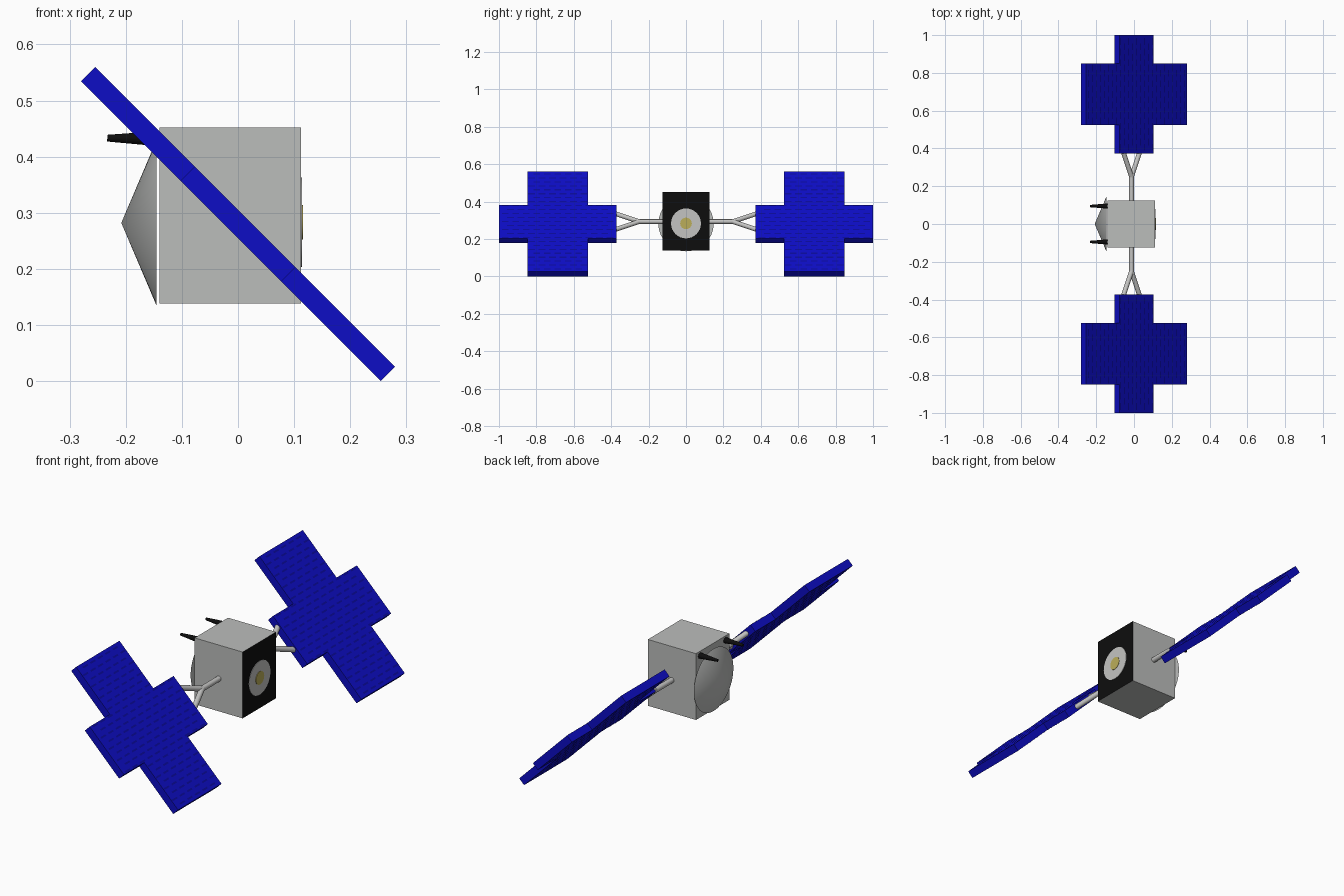
import bpy, bmesh, math
from mathutils import Vector, Matrix

if "Cube" in bpy.data.objects:
    bpy.data.objects.remove(bpy.data.objects["Cube"])


def material(name, r, g, b):
    m = bpy.data.materials.new(name)
    m.diffuse_color = (r, g, b, 1)
    m.use_nodes = True
    m.node_tree.nodes["Principled BSDF"].inputs["Base Color"].default_value = m.diffuse_color
    return m


GREY = material("body grey", 0.50, 0.51, 0.50)
SILVER = material("silver", 0.55, 0.55, 0.54)
BLACK = material("black", 0.004, 0.004, 0.004)
BLUE = material("panel blue", 0.004, 0.004, 0.56)
NAVY = material("cell navy", 0.003, 0.003, 0.32)
GOLD = material("gold", 0.50, 0.42, 0.10)

# Panel frame: U runs up the 45 degree slope, N is the panel normal
U = Vector((-1, 0, 1)).normalized()
N = Vector((1, 0, 1)).normalized()
V = Vector((0, 1, 0))
MID_Z = 0.28


def finish(name, bm, mats, smooth=False):
    bmesh.ops.recalc_face_normals(bm, faces=bm.faces)
    mesh = bpy.data.meshes.new(name)
    bm.to_mesh(mesh)
    bm.free()
    for m in mats:
        mesh.materials.append(m)
    ob = bpy.data.objects.new(name, mesh)
    bpy.context.collection.objects.link(ob)
    if smooth:
        bpy.ops.object.select_all(action='DESELECT')
        ob.select_set(True)
        bpy.context.view_layer.objects.active = ob
        bpy.ops.object.shade_smooth_by_angle(angle=math.radians(30))
    return ob


def rod(name, a, b, r1, r2, mat, sides=16):
    """Tapered round rod from a (radius r1) to b (radius r2)."""
    a, b = Vector(a), Vector(b)
    d = b - a
    bm = bmesh.new()
    rot = d.to_track_quat('Z', 'Y').to_matrix().to_4x4()
    bmesh.ops.create_cone(bm, cap_ends=True, segments=sides, radius1=r1, radius2=r2,
                          depth=d.length, matrix=Matrix.Translation((a + b) / 2) @ rot)
    return finish(name, bm, [mat], True)


# Body box with a black +x face
bm = bmesh.new()
bmesh.ops.create_cube(bm, size=1, matrix=Matrix.Translation((-0.014, 0, 0.295))
                      @ Matrix.Diagonal((0.252, 0.25, 0.314, 1)))
bm.normal_update()
for f in bm.faces:
    f.material_index = 1 if f.normal.x > 0.9 else 0
finish("body", bm, [GREY, BLACK])

# Round emblem-free sensor discs on the black face
rod("sensor_disc", (0.110, 0, 0.283), (0.114, 0, 0.283), 0.08, 0.08, SILVER, 32)
rod("sensor_centre", (0.112, 0, 0.283), (0.116, 0, 0.283), 0.031, 0.031, GOLD, 24)

# Conical dish on the -x side
rod("dish", (-0.145, 0, MID_Z + 0.002), (-0.208, 0, MID_Z + 0.002), 0.148, 0.0, GREY, 32)

# Cross outline in panel coordinates (v along y from panel centre, u up the slope)
LONG_V, SHORT_V, LONG_U, SHORT_U, HALF_T = 0.314, 0.1625, 0.378, 0.127, 0.018
quarter = [(LONG_V, SHORT_U), (SHORT_V, SHORT_U), (SHORT_V, LONG_U)]
cross = (quarter + [(-v, u) for v, u in reversed(quarter)]
         + [(-v, -u) for v, u in quarter] + [(v, -u) for v, u in reversed(quarter)])

for side, label in ((1, "back"), (-1, "front")):
    centre = Vector((0, side * 0.686, MID_Z))

    # Solar panel: extruded cross
    bm = bmesh.new()
    face = bm.faces.new([bm.verts.new(centre + V * v + U * u - N * HALF_T) for v, u in cross])
    ext = bmesh.ops.extrude_face_region(bm, geom=[face])
    bmesh.ops.translate(bm, vec=N * HALF_T * 2,
                        verts=[g for g in ext["geom"] if isinstance(g, bmesh.types.BMVert)])
    finish(label + "_solar_panel", bm, [BLUE])

    # Staggered dark cell marks on both panel faces
    bm = bmesh.new()
    for row in range(-12, 13):
        u = row * 0.03
        half_v = LONG_V if abs(u) < SHORT_U - 0.005 else SHORT_V
        for col in range(-6, 7):
            v = (col + 0.5 * (row % 2)) * 0.056
            if abs(v) > half_v - 0.02:
                continue
            for s in (1, -1):
                c = centre + V * v + U * u + N * s * (HALF_T + 0.0008)
                bm.faces.new([bm.verts.new(c + V * (a * 0.018) + U * (b * 0.004))
                              for a, b in ((-s, -1), (s, -1), (s, 1), (-s, 1))])
    finish(label + "_cell_marks", bm, [NAVY])

    # Boom and forked struts lying in the panel plane
    root = Vector((-0.013, side * 0.11, 0.293))
    knot = Vector((-0.013, side * 0.25, 0.293))
    rod(label + "_boom", root, knot, 0.0125, 0.0125, SILVER)
    bm = bmesh.new()
    bmesh.ops.create_uvsphere(bm, u_segments=16, v_segments=8, radius=0.013,
                              matrix=Matrix.Translation(knot))
    finish(label + "_boom_joint", bm, [SILVER], True)
    for s, part in ((1, "upper"), (-1, "lower")):
        tip = knot + V * side * 0.14 + U * s * 0.066
        rod(f"{label}_{part}_fork", knot, tip, 0.0125, 0.0125, SILVER)

    # Black tapered antenna on the -x side
    rod(label + "_antenna", (-0.135, side * 0.095, 0.432), (-0.233, side * 0.095, 0.433),
        0.014, 0.006, BLACK)
